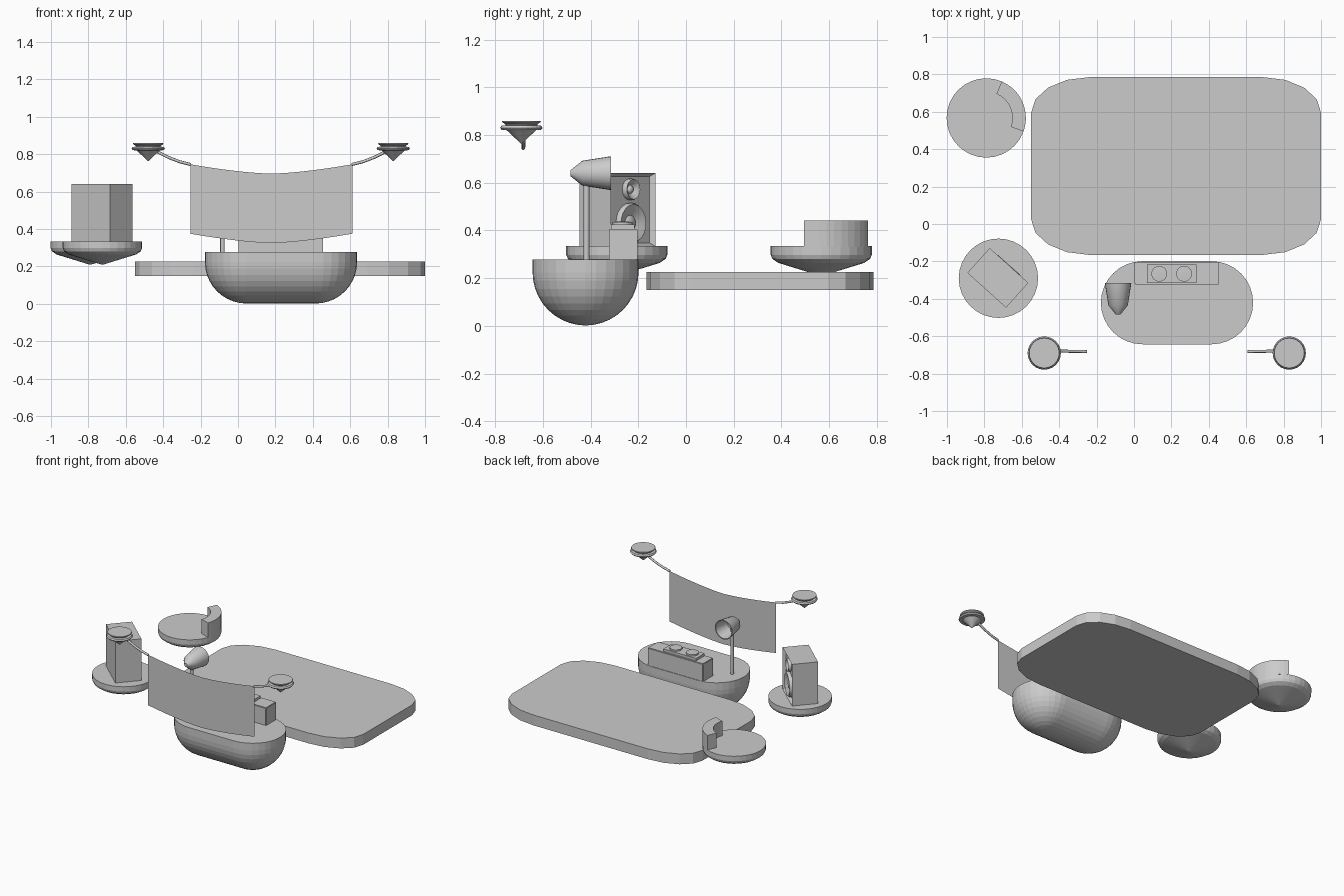
import bpy, bmesh
from math import sin, cos, pi, radians, atan2
from mathutils import Matrix, Vector

if "Cube" in bpy.data.objects:
    bpy.data.objects.remove(bpy.data.objects["Cube"])

grey = bpy.data.materials.new("plain_grey")
grey.diffuse_color = (0.6, 0.6, 0.6, 1)
grey.use_nodes = True
grey.node_tree.nodes["Principled BSDF"].inputs["Base Color"].default_value = grey.diffuse_color


def finish(bm, name, mat=None, smooth=None, recalc=True):
    if recalc:
        bmesh.ops.recalc_face_normals(bm, faces=bm.faces)
    me = bpy.data.meshes.new(name)
    bm.to_mesh(me)
    bm.free()
    ob = bpy.data.objects.new(name, me)
    bpy.context.collection.objects.link(ob)
    me.materials.append(grey)
    if mat is not None:
        ob.matrix_world = mat
    if smooth:
        bpy.context.view_layer.objects.active = ob
        ob.select_set(True)
        bpy.ops.object.shade_smooth_by_angle(angle=radians(smooth))
        ob.select_set(False)
    return ob


def loft(name, rings, mat=None, smooth=None):
    """Skin a stack of equal-length rings and cap both ends."""
    bm = bmesh.new()
    rows = [[bm.verts.new(p) for p in r] for r in rings]
    n = len(rows[0])
    for a, b in zip(rows, rows[1:]):
        for i in range(n):
            j = (i + 1) % n
            bm.faces.new((a[i], a[j], b[j], b[i]))
    bm.faces.new(rows[0])
    bm.faces.new(rows[-1])
    return finish(bm, name, mat, smooth)


def circle(r, z, n=32):
    return [(r * cos(2 * pi * i / n), r * sin(2 * pi * i / n), z) for i in range(n)]


def lathe(name, profile, mat=None, n=32, smooth=None):
    return loft(name, [circle(r, z, n) for r, z in profile], mat, smooth)


def box(name, lo, hi, mat=None, bevel=0, smooth=None):
    bm = bmesh.new()
    bmesh.ops.create_cube(bm, size=1)
    for v in bm.verts:
        v.co = [l + (c + 0.5) * (h - l) for l, h, c in zip(lo, hi, v.co)]
    if bevel:
        bmesh.ops.bevel(bm, geom=bm.edges[:], offset=bevel, segments=2, affect='EDGES')
    return finish(bm, name, mat, smooth)


def at(x, y, z=0):
    return Matrix.Translation((x, y, z))


# Floor slab with elliptical corners
def slab(z):
    pts = []
    for q, (sx, sy) in enumerate([(1, 1), (-1, 1), (-1, -1), (1, -1)]):
        for k in range(5):
            a = q * pi / 2 + k * pi / 8
            pts.append((0.225 + sx * 0.465 + 0.31 * cos(a),
                        0.31 + sy * 0.285 + 0.19 * sin(a), z))
    return pts


loft("dance_floor", [slab(0.15), slab(0.226)])


# Booth hull: stretched half sphere with a short straight rim
def capsule(r, z, n=16):
    pts = []
    for cx, a0 in ((0.415, -pi / 2), (0.045, pi / 2)):
        for k in range(n + 1):
            a = a0 + pi * k / n
            pts.append((cx + r * cos(a), -0.421 + r * sin(a), z))
    return pts


R = 0.222
hull = [capsule(R * sin(a), R + 0.002 - R * cos(a))
        for a in [0.03] + [pi / 2 * k / 10 for k in range(1, 11)]]
loft("booth_hull", hull + [capsule(R, 0.278)])

# Desk with mixer and two turntables
box("booth_desk", (0.003, -0.323, 0.25), (0.455, -0.203, 0.407), bevel=0.004, smooth=60)
box("mixer", (0.07, -0.315, 0.405), (0.335, -0.216, 0.425))
for i, x in enumerate((0.135, 0.268)):
    lathe(f"turntable_{i}", [(0.042, 0.424), (0.042, 0.436), (0.012, 0.437)], at(x, -0.266))

# Lamp on a pole, hollow shade opening to the back
lathe("lamp_pole", [(0.012, 0.27), (0.012, 0.62)], at(-0.083, -0.417), n=12, smooth=40)
lathe("lamp_shade", [(0.012, -0.485), (0.052, -0.435), (0.071, -0.315), (0.064, -0.315),
                     (0.046, -0.425), (0.01, -0.44)],
      at(-0.085, 0, 0.64) @ Matrix.Rotation(-pi / 2, 4, 'X'), n=24, smooth=35)

# Hovering discs under speaker and seat
SPK, SEAT = (-0.725, -0.29), (-0.79, 0.567)
for name, (x, y) in (("speaker_base", SPK), ("seat_base", SEAT)):
    lathe(name, [(0.008, 0.211), (0.18, 0.264), (0.205, 0.281), (0.212, 0.298), (0.212, 0.334)],
          at(x, y))

# Curved seat back
bm = bmesh.new()
rows = []
N = 10
for k in range(N + 1):
    a = radians(-20 + 87 * k / N)
    rows.append([bm.verts.new((r * cos(a), r * sin(a), z))
                 for r, z in ((0.14, 0.33), (0.212, 0.33), (0.212, 0.441), (0.14, 0.441))])
for a, b in zip(rows, rows[1:]):
    for i in range(4):
        j = (i + 1) % 4
        bm.faces.new((a[i], a[j], b[j], b[i]))
bm.faces.new(rows[0])
bm.faces.new(rows[-1])
finish(bm, "seat_back", at(*SEAT))

# Speaker cabinet: local +y is the front, inset baffle
spk = at(-0.728, -0.288) @ Matrix.Rotation(radians(-42), 4, 'Z')
bm = bmesh.new()
bmesh.ops.create_cube(bm, size=1)
for v in bm.verts:
    v.co = (v.co.x * 0.278, v.co.y * 0.178, 0.487 + v.co.z * 0.306)
bm.normal_update()
front = [f for f in bm.faces if f.normal.y > 0.9]
bmesh.ops.inset_region(bm, faces=front, thickness=0.02, depth=-0.02)
finish(bm, "speaker_cabinet", spk)
# Drivers: round rim with a dished cone
for name, z, r in (("woofer", 0.43, 0.085), ("tweeter", 0.572, 0.045)):
    face = spk @ at(0, 0.07, z) @ Matrix.Rotation(-pi / 2, 4, 'X')
    lathe(name, [(r, -0.005), (r, 0.012), (r * 0.93, 0.022), (r * 0.82, 0.02),
                 (r * 0.4, 0.003), (r * 0.3, 0.01), (r * 0.1, 0.014)],
          face, n=24, smooth=40)

# Drones carrying the banner
for side, x in (("left", -0.48), ("right", 0.83)):
    lathe(f"drone_{side}", [(0.003, 0.765), (0.055, 0.814), (0.062, 0.82), (0.083, 0.822),
                            (0.089, 0.83), (0.083, 0.839), (0.066, 0.841), (0.068, 0.846),
                            (0.082, 0.855), (0.08, 0.859)],
          at(x, -0.69), n=24)

# Banner: single sagging sheet
bm = bmesh.new()
cols = []
for k in range(13):
    t = -1 + k / 6
    x, sag = 0.178 + 0.433 * t, 0.05 * abs(t) ** 1.5
    cols.append([bm.verts.new((x, -0.681, z + sag)) for z in (0.325, 0.696)])
for a, b in zip(cols, cols[1:]):
    bm.faces.new((a[0], b[0], b[1], a[1]))
finish(bm, "banner", recalc=False)

# Ropes from banner corners up to the drones
path = [(0.43, 0.745), (0.49, 0.76), (0.55, 0.783), (0.6, 0.808), (0.63, 0.828)]
for side, s in (("left", -1), ("right", 1)):
    rings = []
    for i, (d, z) in enumerate(path):
        p, q = path[max(i - 1, 0)], path[min(i + 1, len(path) - 1)]
        t = atan2(q[1] - p[1], q[0] - p[0])
        c = Vector((0.178 + s * d, -0.682 + 0.004 * i / 4, z))
        rings.append([c + Vector((-s * sin(t) * cos(a), sin(a), cos(t) * cos(a))) * 0.008
                      for a in [2 * pi * k / 8 for k in range(8)]])
    loft(f"rope_{side}", rings, smooth=50)
